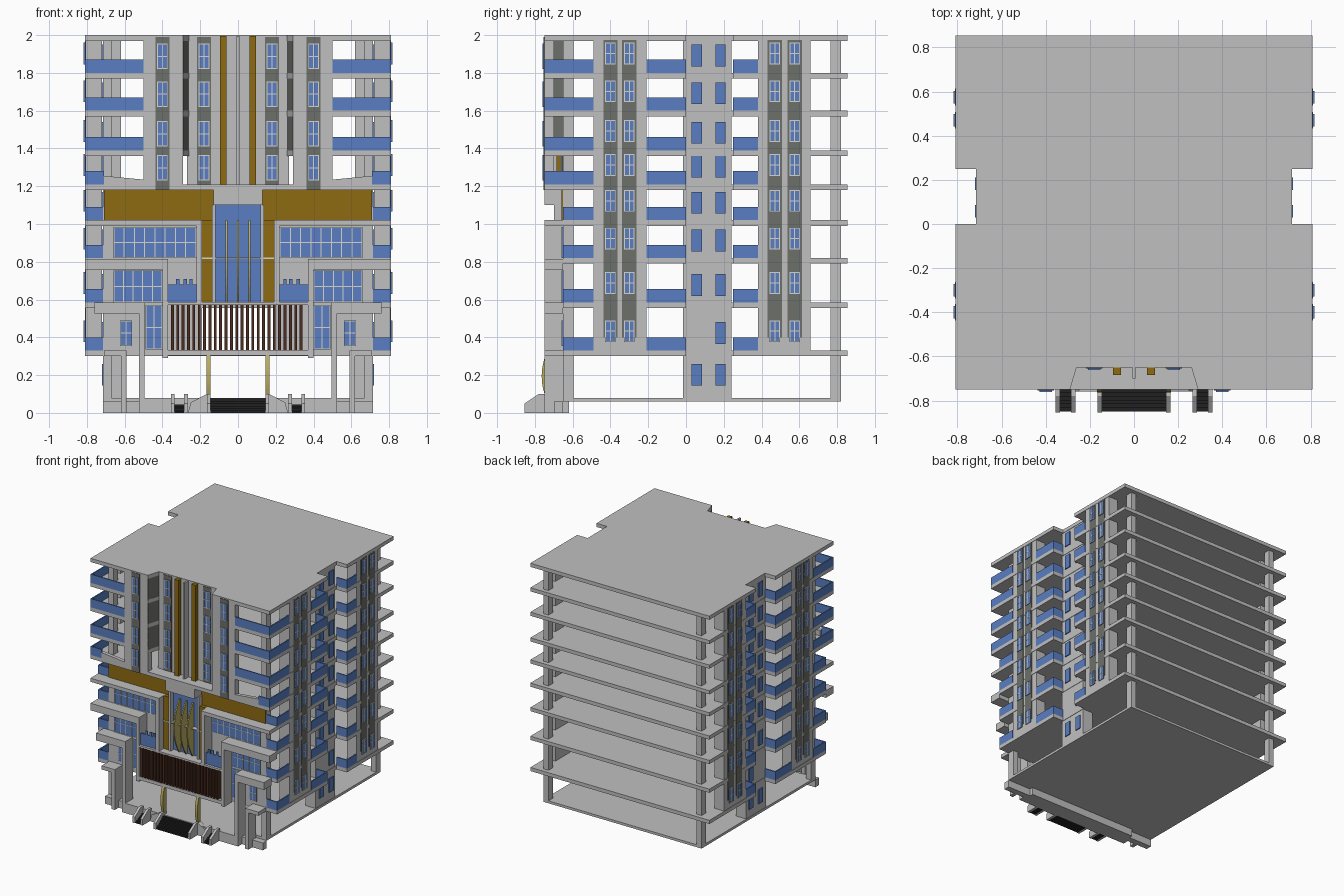
import bpy
import bmesh

cube = bpy.data.objects.get("Cube")
if cube:
    bpy.data.objects.remove(cube, do_unlink=True)


def material(name, red, green, blue):
    mat = bpy.data.materials.new(name)
    mat.use_nodes = True
    colour = (red, green, blue, 1)
    mat.diffuse_color = colour
    mat.node_tree.nodes["Principled BSDF"].inputs["Base Color"].default_value = colour
    return mat


CONCRETE = material("light concrete", .53, .53, .53)
GLASS = material("blue glass", .1, .21, .54)
GOLD = material("dark gold", .27, .145, .006)
PALE = material("pale gold", .5, .42, .12)
DARK = material("dark grey panel", .155, .16, .145)
BROWN = material("brown slat", .07, .025, .014)
BLACK = material("black step", .015, .015, .015)
TRIM = material("window trim", .68, .68, .62)

# Main planes of the building
SIDE, INNER, COLUMN = .81, .715, .67
FRONT, WALL, BACK = -.75, -.65, .855
NOTCH = .25
FLOORS = [.30, .555, .79, .99, 1.18, 1.36, 1.57, 1.77, 1.97]
SLAB = .03
TOP = 2


def finish(name, bm, mat):
    bmesh.ops.recalc_face_normals(bm, faces=bm.faces)
    mesh = bpy.data.meshes.new(name)
    bm.to_mesh(mesh)
    bm.free()
    mesh.materials.append(mat)
    bpy.context.collection.objects.link(bpy.data.objects.new(name, mesh))


def add_prism(bm, points, depth, place):
    """Extrude a 2D outline between two depths, placing points with a rule."""
    ends = [[bm.verts.new(place(u, v, d)) for u, v in points] for d in depth]
    bm.faces.new(ends[0])
    bm.faces.new(ends[1][::-1])
    for i in range(len(points)):
        j = (i + 1) % len(points)
        bm.faces.new((ends[0][i], ends[0][j], ends[1][j], ends[1][i]))


def plan(u, v, d):
    return u, v, d


def profile(u, v, d):
    return d, u, v


def elevation(u, v, d):
    return u, d, v


def prisms(name, mat, items, place, mirror=False):
    bm = bmesh.new()
    for points, depth in items:
        add_prism(bm, points, depth, place)
        if mirror:
            add_prism(bm, points, depth, lambda u, v, d: (lambda p: (-p[0], p[1], p[2]))(place(u, v, d)))
    finish(name, bm, mat)


def boxes(name, mat, items, mirror=True):
    shapes = [([(a, c), (b, c), (b, d), (a, d)], (e, f)) for a, b, c, d, e, f in items]
    prisms(name, mat, shapes, plan, mirror)


# Floor slabs: side notches on all, front recess on the upper ones
def outline(z):
    front = FRONT if z > 1.1 else WALL
    half = [(SIDE, front), (SIDE, 0), (INNER, 0), (INNER, NOTCH), (SIDE, NOTCH), (SIDE, BACK)]
    if z > 1.3:
        half = [(.26, WALL), (.29, FRONT)] + half
    return half + [(-x, y) for x, y in reversed(half)]


prisms("floor_slabs", CONCRETE, [(outline(z), (z, z + SLAB)) for z in FLOORS], plan)
boxes("ground_slab", CONCRETE, [(-INNER, INNER, WALL, .82, .06, .08)], False)
boxes("corner_columns", CONCRETE, [
    (COLUMN, INNER, y, y + .055, .06, TOP - SLAB) for y in (WALL, .765)])

# Walls on the sides and the recessed service walls
SIDE_WALLS = [(-.49, -.21), (.38, .66)]
boxes("side_walls", CONCRETE, [(.72, SIDE - .003, a, b, .3, TOP - .01) for a, b in SIDE_WALLS])
boxes("notch_walls", CONCRETE, [(.62, INNER - .003, -.015, .24, .06, TOP - .01)])

# Front walls: low block, upper wings, and recessed centre
boxes("lower_front_wall", CONCRETE, [(.19, INNER, WALL, -.6, .33, 1.18),
                                    (0, .2, WALL, -.6, .58, 1.18)])
boxes("upper_front_wings", CONCRETE, [(.29, .5, FRONT, -.7, 1.2, TOP - .01)])
boxes("recess_wall", CONCRETE, [(0, .27, WALL, -.62, 1.2, TOP - .01)])
prisms("wing_parapets", CONCRETE, [([(.5, 1.2), (.71, 1.2), (.71, 1.255), (.5, 1.235)],
                                   (FRONT, FRONT + .03))], elevation, True)
prisms("recess_blades", DARK, [([(.29, FRONT), (.295, FRONT), (.295, WALL), (.262, WALL)],
                               (1.37, TOP - .005))], plan, True)
boxes("gold_fins", GOLD, [(.06, .095, -.685, WALL, 1.2, TOP - .005)])
boxes("centre_fin", CONCRETE, [(0, .007, -.7, WALL, 1.2, TOP - .005)])

# Balcony railings
rails = []
THIN = .01
for z in FLOORS[:-1]:
    low, high = z + SLAB, z + SLAB + .07
    front = FRONT if z > 1.1 else WALL
    start = .5 if z > 1.3 else .71
    rails.append((start, SIDE, front, front + THIN, low, high))
    for a, b in ((front, -.49), (-.21, -.01), (NOTCH, .38)):
        rails.append((SIDE - THIN, SIDE, a, b, low, high))
    for y in (-THIN, NOTCH):
        rails.append((INNER, SIDE, y, y + THIN, low, high))
boxes("balcony_rails", GLASS, rails)

# Window plates: glass with raised bars, on the front or on the sides
glass, bars, panels = [], [], []


def plate(store, facing, plane, a, b, low, high, thick):
    if facing == "front":
        store.append((a, b, plane - thick, plane, low, high))
    else:
        store.append((plane, plane + thick, a, b, low, high))


def window(facing, plane, a, b, low, high, columns=2, rows=2, bar=.005):
    plate(glass, facing, plane, a, b, low, high, .006)
    for i in range(columns + 1):
        u = a + (b - a - bar) * i / columns
        plate(bars, facing, plane, u, u + bar, low, high, .008)
    for i in range(rows + 1):
        v = low + (high - low - bar) * i / rows
        plate(bars, facing, plane, a, b, v, v + bar, .008)


# Tall dark strips of windows
for centre in (-.4, -.3, .47, .575):
    plate(panels, "side", SIDE - .003, centre - .038, centre + .038, .4, TOP - .025, .004)
    for z in FLOORS[:-1]:
        window("side", SIDE, centre - .028, centre + .028, z + .075, z + .19)
for centre, plane in ((.4, FRONT), (.18, WALL)):
    plate(panels, "front", plane, centre - .037, centre + .037, 1.18, TOP - .01, .004)
    for z in FLOORS[4:-1]:
        window("front", plane - .003, centre - .028, centre + .028, z + .05, z + .185)

# Small plain windows in the notches
for z in [.08] + FLOORS[:-1]:
    for y in (.03, .155):
        if z != FLOORS[0] or y > .1:
            plate(glass, "side", INNER - .003, y, y + .055, z + .065, z + .18, .008)

# Broad windows of the low block
window("front", WALL, .22, .66, .82, .985, 8)
window("front", WALL, .4, .66, .585, .755, 5)
window("front", WALL, .4, .49, .335, .57, 2)
window("front", WALL, .56, .625, .355, .49)
boxes("window_strips", DARK, panels)
boxes("window_glass", GLASS, glass)
boxes("window_bars", TRIM, bars)

# Nested stepped frames: a bar running outwards and a leg going down
frames = []
for inner, outer, low, high, foot in ((.19, SIDE, .99, 1.02, .58), (.37, SIDE, .757, .815, .29),
                                      (.495, .76, .525, .585, 0), (.59, .71, .3, .33, 0)):
    frames.append((inner, outer, FRONT, WALL, low, high))
    frames.append((inner, inner + .03, FRONT, WALL, foot, low))
boxes("stepped_frames", CONCRETE, frames)
boxes("gold_bands", GOLD, [(.13, .71, WALL - THIN, WALL, 1.02, 1.18)])

# Central portal with curved fins
boxes("portal_surround", CONCRETE, [(0, .13, FRONT, WALL, 1.1, 1.21),
                                    (.12, .137, -.7, WALL, .58, 1.1)])
boxes("portal_pillars", GOLD, [(.137, .19, -.69, WALL, .58, 1.02)])
boxes("portal_glass", GLASS, [(0, .12, WALL - THIN, WALL, .585, 1.1)])
boxes("portal_bar", TRIM, [(0, .19, WALL - .045, WALL, .815, .822)])


def bow(low, high, base, bulge, steps=10):
    curve = []
    for i in range(steps + 1):
        t = i / steps
        curve.append((base - bulge * 4 * t * (1 - t), low + (high - low) * t))
    return curve


fin = bow(.585, 1.02, -.675, .07) + [(WALL, 1.02), (WALL, .585)]
prisms("portal_fins", PALE, [(fin, (x - .005, x + .005)) for x in (-.06, 0, .06)], profile)
post = bow(.08, .31, -.742, .022) + [(-.72, .31), (-.72, .08)]
prisms("entrance_posts", PALE, [(post, (.145, .167))], profile, True)

# Small balconies beside the portal
boxes("portal_balconies", GLASS, [(.22, .37, -.73, -.72, .585, .68)] +
      [(x, x + .018, -.73, -.72, .68, .71) for x in (.24, .27, .31)])

# Slatted canopy above the entrance
SLATS = 25
pitch = .71 / SLATS
boxes("canopy_slats", BROWN, [(-.355 + i * pitch, -.34 + i * pitch, FRONT, -.69, .33, .575)
                              for i in range(SLATS)], False)
boxes("canopy_frame", CONCRETE, [(0, .37, FRONT, WALL, .572, .587), (0, .37, FRONT, WALL, .305, .332)])

# Entrance terrace and stairs
boxes("terrace", CONCRETE, [(0, .5, FRONT, WALL + .03, 0, .08), (.5, INNER, FRONT + .05, WALL, 0, .06)])
STEPS = 6
stairs = []
for i in range(STEPS):
    y = FRONT - .1 * (STEPS - i) / STEPS
    stairs.append((0, .145, y, FRONT, 0, .075 * (i + 1) / STEPS))
    stairs.append((.285, .335, y, FRONT, 0, .045 * (i + 1) / STEPS))
boxes("entrance_stairs", BLACK, stairs)
cheek = [(-.855, 0), (-.855, .05), (-.78, .1), (FRONT + .01, .1), (FRONT + .01, 0)]
prisms("stair_cheeks", CONCRETE, [(cheek, (x, x + .02)) for x in (.145, .265, .335)], profile, True)
prisms("sloped_planters", CONCRETE, [([(.165, 0), (.265, 0), (.25, .055), (.165, .1)],
                                     (FRONT - .01, FRONT + .03))], elevation, True)
